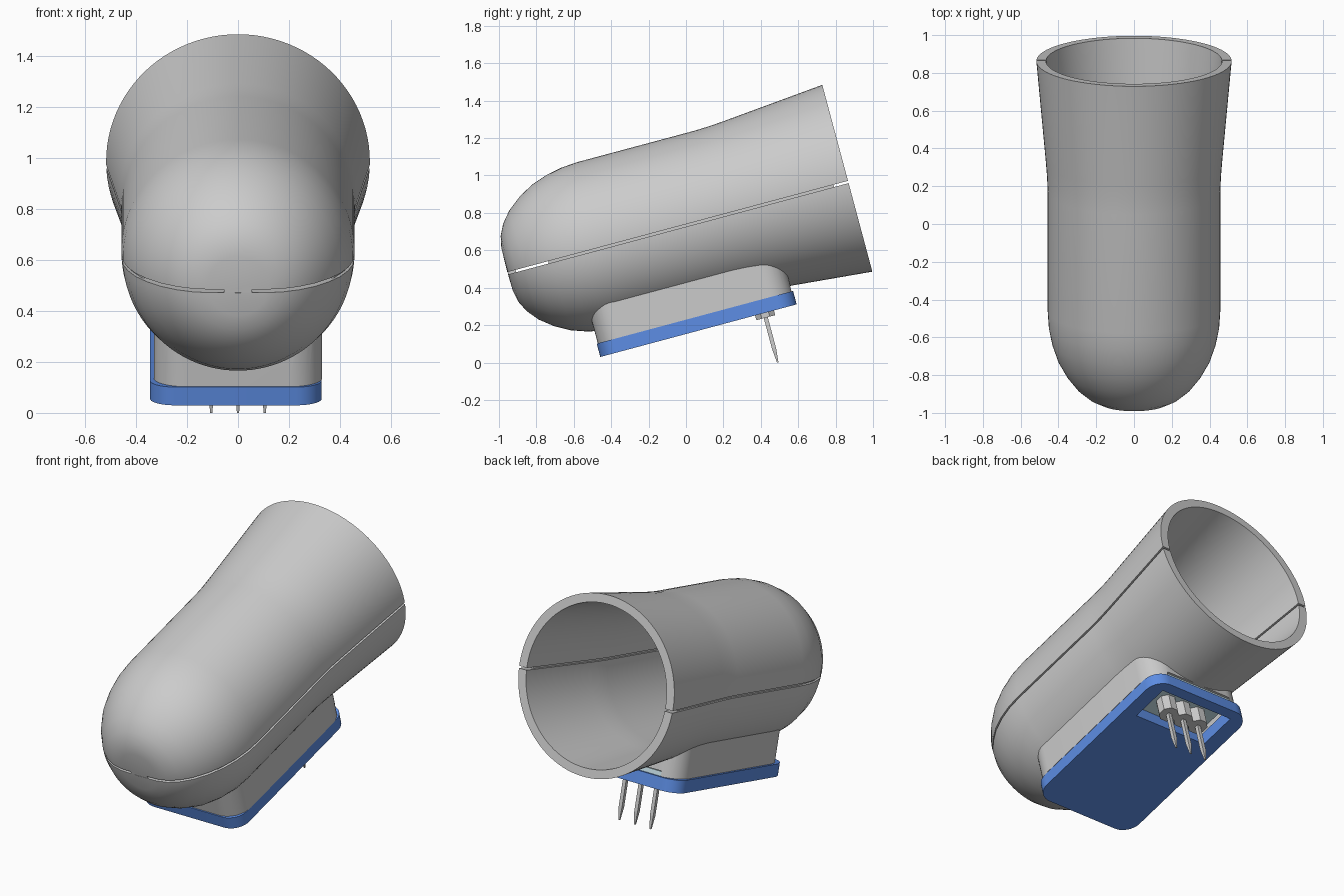
import bpy, bmesh, math
from mathutils import Matrix, Vector

if "Cube" in bpy.data.objects:
    bpy.data.objects.remove(bpy.data.objects["Cube"])

# Local frame: origin at the centre of the open mouth, y along the shell axis
TILT = Matrix.Translation((0, 0.8625, 0.985)) @ Matrix.Rotation(math.radians(15), 4, 'X')


def material(name, color):
    m = bpy.data.materials.new(name)
    m.diffuse_color = color
    m.use_nodes = True
    m.node_tree.nodes["Principled BSDF"].inputs["Base Color"].default_value = m.diffuse_color
    return m


BLUE = material("blue", (0.11, 0.27, 0.78, 1))
PALE = material("pale_blue", (0.6, 0.78, 0.84, 1))


def finish(name, bm, mat=None):
    bmesh.ops.recalc_face_normals(bm, faces=bm.faces)
    me = bpy.data.meshes.new(name)
    bm.to_mesh(me)
    bm.free()
    ob = bpy.data.objects.new(name, me)
    bpy.context.collection.objects.link(ob)
    ob.matrix_world = TILT
    if mat:
        me.materials.append(mat)
    return ob


def smooth(ob):
    bpy.ops.object.select_all(action='DESELECT')
    ob.select_set(True)
    bpy.context.view_layer.objects.active = ob
    bpy.ops.object.shade_smooth_by_angle(angle=math.radians(30))


def prism(name, pts, z0, z1, mat=None):
    """Extrude a plan outline between two heights."""
    bm = bmesh.new()
    lo = [bm.verts.new((x, y, z0)) for x, y in pts]
    hi = [bm.verts.new((x, y, z1)) for x, y in pts]
    bm.faces.new(lo)
    bm.faces.new(hi)
    n = len(pts)
    for i in range(n):
        j = (i + 1) % n
        bm.faces.new((lo[i], lo[j], hi[j], hi[i]))
    return finish(name, bm, mat)


def rounded(x0, x1, y0, y1, r, n=10):
    pts = []
    for k, (cx, cy) in enumerate([(x1 - r, y1 - r), (x0 + r, y1 - r), (x0 + r, y0 + r), (x1 - r, y0 + r)]):
        for i in range(n + 1):
            a = math.pi / 2 * (k + i / n)
            pts.append((cx + r * math.cos(a), cy + r * math.sin(a)))
    return pts


def rect(x0, x1, y0, y1):
    return [(x0, y0), (x1, y0), (x1, y1), (x0, y1)]


def cut(ob, cutter):
    bpy.context.view_layer.update()
    cutter.hide_render = True
    m = ob.modifiers.new("cut", 'BOOLEAN')
    m.object = cutter
    m.solver = 'EXACT'
    bpy.context.view_layer.objects.active = ob
    bpy.ops.object.modifier_apply(modifier=m.name)
    bpy.data.objects.remove(cutter)


def lathe(profile, seg=96, closed=False):
    """Revolve (y, radius) points about the local y axis."""
    bm = bmesh.new()
    rings = [[bm.verts.new((r * math.cos(2 * math.pi * i / seg), y, r * math.sin(2 * math.pi * i / seg)))
              for i in range(seg)] for y, r in profile]
    pairs = list(zip(rings, rings[1:])) + ([(rings[-1], rings[0])] if closed else [])
    for a, b in pairs:
        for i in range(seg):
            j = (i + 1) % seg
            bm.faces.new((a[i], a[j], b[j], b[i]))
    bmesh.ops.remove_doubles(bm, verts=bm.verts, dist=1e-5)
    return bm


# Hollow shell: flared mouth, straight barrel, blunt dome
OUTER = [(0, .517), (-.56, .466), (-.64, .460), (-.72, .457), (-1.37, .457), (-1.46, .451),
         (-1.55, .433), (-1.64, .402), (-1.72, .357), (-1.79, .302), (-1.84, .242),
         (-1.87, .182), (-1.883, .12), (-1.886, 0)]
INNER = [(0, .466), (-.56, .416), (-.64, .410), (-.72, .407), (-1.37, .407), (-1.46, .401),
         (-1.55, .382), (-1.64, .346), (-1.72, .295), (-1.79, .21), (-1.825, .12), (-1.836, 0)]
for name, z, side in (("upper_shell", -.014, 1), ("lower_shell", -.027, -1)):
    bm = lathe(OUTER + INNER[::-1][0:], closed=True)
    bmesh.ops.recalc_face_normals(bm, faces=bm.faces)
    bmesh.ops.bisect_plane(bm, geom=bm.verts[:] + bm.edges[:] + bm.faces[:],
                           plane_co=(0, 0, z), plane_no=(0, 0, -side), clear_outer=True)
    bmesh.ops.holes_fill(bm, edges=[e for e in bm.edges if e.is_boundary], sides=0)
    smooth(finish(name, bm))

# Lips that close the middle of the seam
LIP = [(-.08, .51), (-.64, .460), (-.72, .457), (-1.37, .457), (-1.55, .433), (-1.66, .392)]
for s in (-1, 1):
    pts = [(s * (r - .015), y) for y, r in LIP] + [(s * (r - .038), y) for y, r in LIP[::-1]]
    prism("seam_lip", pts, -.028, -.013)
prism("seam_bridge", rect(-.055, .055, -1.884, -1.84), -.028, -.013)

# Pedestal: rounded walls fitted to the barrel, open at the rear
ped = prism("pedestal", rounded(-.33, .33, -1.517, -.442, .13), -.507, -.2)
cut(ped, prism("pocket", rounded(-.285, .285, -1.47, -.487, .09), -.6, -.1))
cut(ped, finish("barrel_cutter", (lambda b: (bmesh.ops.holes_fill(
    b, edges=[e for e in b.edges if e.is_boundary], sides=0), b)[1])(lathe([(.2, .44), (-2, .44)]))))
cut(ped, prism("rear_slot", rect(-.225, .225, -.5, -.4), -.6, -.475))
smooth(ped)

# Circuit board behind the rear slot
prism("board", rect(-.225, .225, -1.42, -.45), -.508, -.48, PALE)

# Base plate with connector window
plate = prism("base_plate", rounded(-.345, .328, -1.523, -.436, .1), -.581, -.507, BLUE)
cut(plate, prism("window", rect(-.25, .24, -.73, -.495), -.7, -.4))
smooth(plate)

# Three-pin connector
for x in (-.105, 0, .105):
    w, c = .052, .022
    octo = [(x + a, -.614 + b) for a, b in ((w, c), (c, w), (-c, w), (-w, c), (-w, -c), (-c, -w), (c, -w), (w, -c))]
    prism("pin_header", octo, -.607, -.507)
    bm = bmesh.new()
    rings = [[bm.verts.new((x + a * h, -.614 + b * h, z)) for a, b in ((1, 1), (-1, 1), (-1, -1), (1, -1))]
             for h, z in ((.011, -.455), (.011, -.78), (.004, -.855))]
    bm.faces.new(rings[0])
    bm.faces.new(rings[-1])
    for a, b in zip(rings, rings[1:]):
        for i in range(4):
            bm.faces.new((a[i], a[(i + 1) % 4], b[(i + 1) % 4], b[i]))
    finish("pin", bm)
